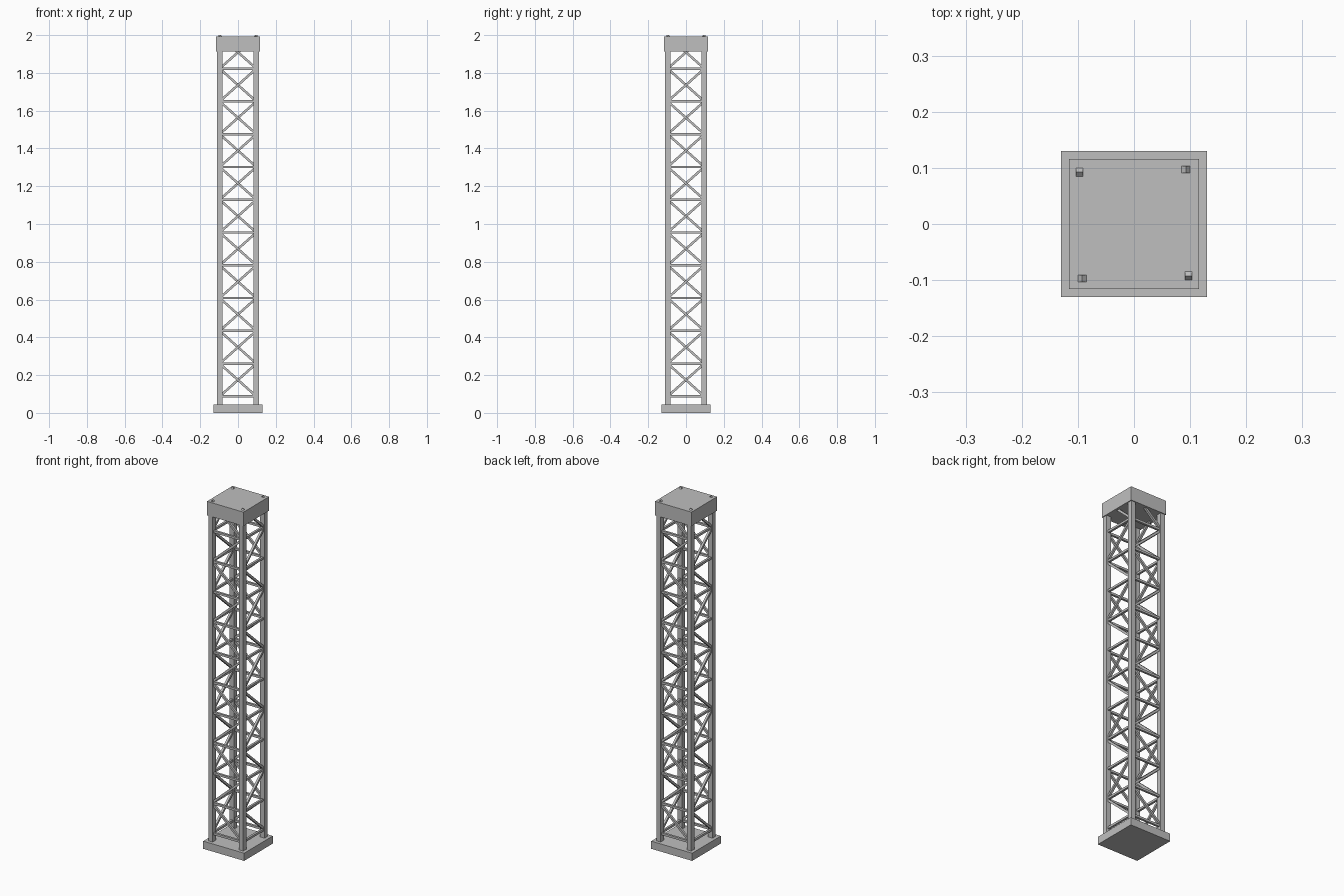
import bpy, math
from mathutils import Matrix, Vector

if "Cube" in bpy.data.objects:
    bpy.data.objects.remove(bpy.data.objects["Cube"])

LEG = 0.097       # leg axis offset from centre
Z0 = 0.0875       # height of the lowest ring of rails
BAY = 0.1735      # height of one bay
BAYS = 11
BAR = 0.0125      # thickness of rails and braces

steel = bpy.data.materials.new("light_grey_steel")
steel.diffuse_color = (0.52, 0.52, 0.52, 1)
steel.use_nodes = True
steel.node_tree.nodes["Principled BSDF"].inputs["Base Color"].default_value = steel.diffuse_color


def box(name, size, matrix):
    """Box of the given size placed by a matrix."""
    bpy.ops.mesh.primitive_cube_add(size=1)
    ob = bpy.context.object
    ob.name = name
    ob.data.transform(matrix @ Matrix.Diagonal((*size, 1)))
    ob.data.materials.append(steel)
    return ob


def bar(name, start, end, turn):
    """Square bar in the front panel, turned about z onto its own side."""
    a, b = Vector(start), Vector(end)
    d = b - a
    tilt = Matrix.Rotation(-math.atan2(d.z, d.x), 4, 'Y')
    place = Matrix.Rotation(turn, 4, 'Z') @ Matrix.Translation((a + b) / 2) @ tilt
    return box(name, (d.length, BAR, BAR), place)


# Base plate and cap block
box("base_plate", (0.26, 0.26, 0.044), Matrix.Translation((0, 0, 0.022)))
box("cap_block", (0.232, 0.232, 0.08), Matrix.Translation((0, 0, 1.953)))

# Four corner legs
for sx in (-1, 1):
    for sy in (-1, 1):
        box("corner_leg", (0.028, 0.028, 1.92),
            Matrix.Translation((sx * LEG, sy * LEG, 0.99)))

# Rails and zigzag braces on the four sides
for side in range(4):
    turn = side * math.pi / 2
    for i in range(BAYS):
        z = Z0 + i * BAY
        bar("rail", (-LEG, -LEG, z), (LEG, -LEG, z), turn)
        s = 1 if i % 2 == 0 else -1
        bar("diagonal_brace", (s * LEG, -LEG, z), (-s * LEG, -LEG, z + BAY), turn)
